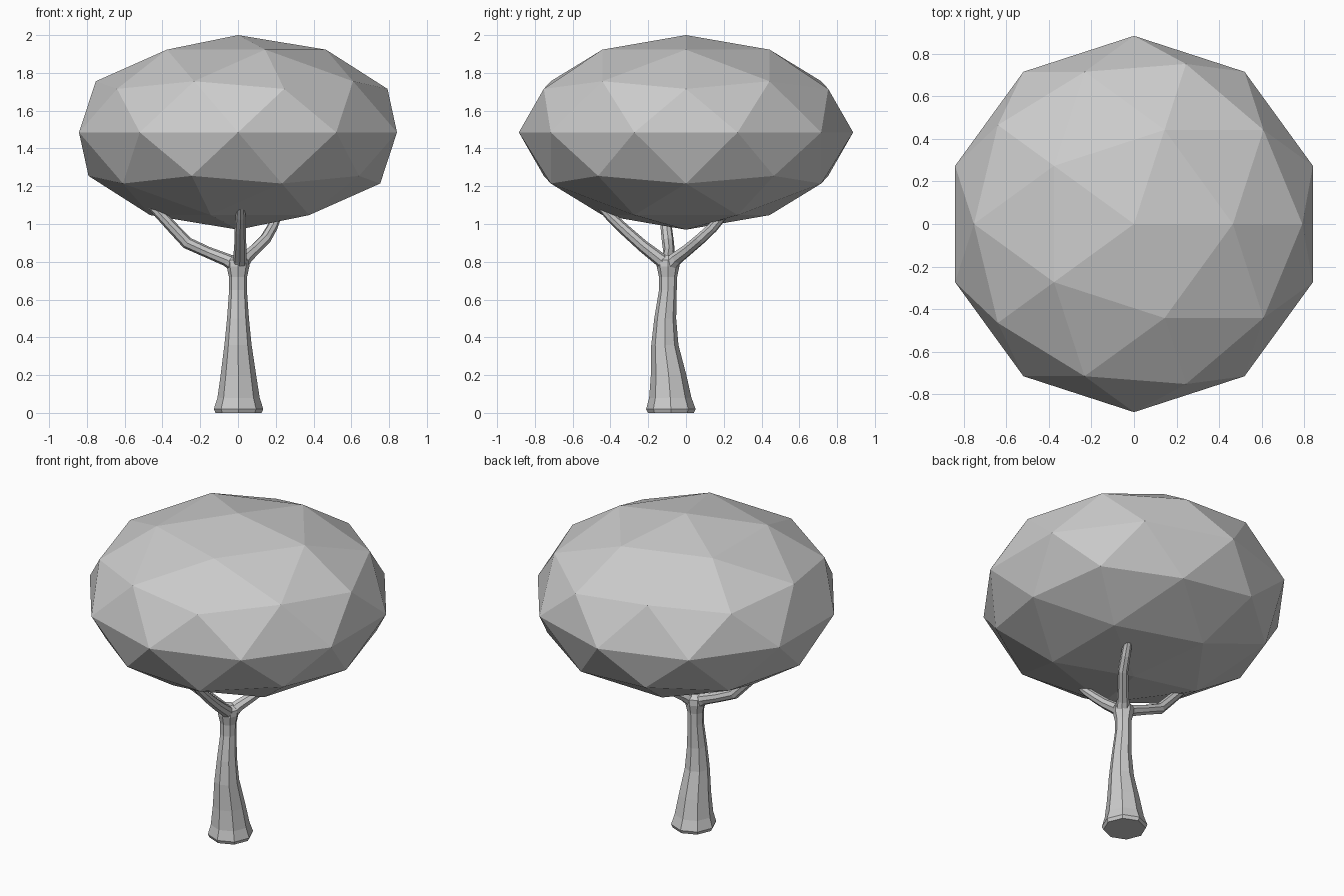
import bpy, bmesh, math
from mathutils import Vector


def tube(name, path, sides=8, level=False):
    """Sweep a polygon ring along (x, y, z, radius) points; level keeps rings horizontal."""
    bm = bmesh.new()
    pts = [Vector(p[:3]) for p in path]
    u, v, n = Vector((1, 0, 0)), Vector((0, 1, 0)), Vector((0, 0, 1))
    rings = []
    for i, p in enumerate(pts):
        if not level:
            a, b = pts[max(i - 1, 0)], pts[min(i + 1, len(pts) - 1)]
            t = (b - a).normalized()
            q = n.rotation_difference(t)
            u, v, n = q @ u, q @ v, t
        ring = []
        for k in range(sides):
            ang = 2 * math.pi * k / sides
            ring.append(bm.verts.new(p + path[i][3] * (math.cos(ang) * u + math.sin(ang) * v)))
        rings.append(ring)
    for r0, r1 in zip(rings, rings[1:]):
        for k in range(sides):
            j = (k + 1) % sides
            bm.faces.new((r0[k], r0[j], r1[j], r1[k]))
    bm.faces.new(rings[0][::-1])
    bm.faces.new(rings[-1])
    mesh = bpy.data.meshes.new(name)
    bm.to_mesh(mesh)
    bm.free()
    obj = bpy.data.objects.new(name, mesh)
    bpy.context.collection.objects.link(obj)
    return obj


# Faceted crown
bpy.ops.mesh.primitive_ico_sphere_add(subdivisions=2, radius=1, location=(0, 0, 1.485))
crown = bpy.context.object
crown.name = "crown"
crown.scale = (0.885, 0.885, 0.515)

# Curved trunk with flared foot and fork
tube("trunk", [
    (0.003, -0.08, 0.00, 0.122),
    (0.003, -0.08, 0.02, 0.131),
    (0.003, -0.083, 0.08, 0.112),
    (0.002, -0.092, 0.20, 0.094),
    (0, -0.112, 0.36, 0.072),
    (0, -0.110, 0.50, 0.058),
    (0, -0.096, 0.65, 0.047),
    (0, -0.095, 0.72, 0.048),
    (0, -0.095, 0.775, 0.060),
    (0, -0.095, 0.81, 0.058),
    (0, -0.095, 0.835, 0.030),
], level=True)

# Branches running up into the crown
branches = {
    "left_branch": [(0, -0.095, 0.775, 0.045), (-0.06, -0.095, 0.81, 0.034),
                    (-0.16, -0.09, 0.85, 0.030), (-0.27, -0.095, 0.90, 0.032),
                    (-0.35, -0.105, 0.985, 0.030), (-0.42, -0.115, 1.06, 0.028),
                    (-0.48, -0.12, 1.12, 0.020)],
    "front_branch": [(0.005, -0.08, 0.765, 0.045), (0.01, -0.14, 0.815, 0.036),
                     (0.012, -0.23, 0.885, 0.032), (0.012, -0.32, 0.965, 0.030),
                     (0.014, -0.40, 1.04, 0.027), (0.014, -0.45, 1.09, 0.020)],
    "back_branch": [(0, -0.105, 0.765, 0.045), (0.04, -0.05, 0.82, 0.036),
                    (0.09, 0.01, 0.865, 0.031), (0.145, 0.075, 0.92, 0.030),
                    (0.18, 0.14, 0.98, 0.028), (0.21, 0.20, 1.05, 0.024)],
}
for name, path in branches.items():
    tube(name, path)
